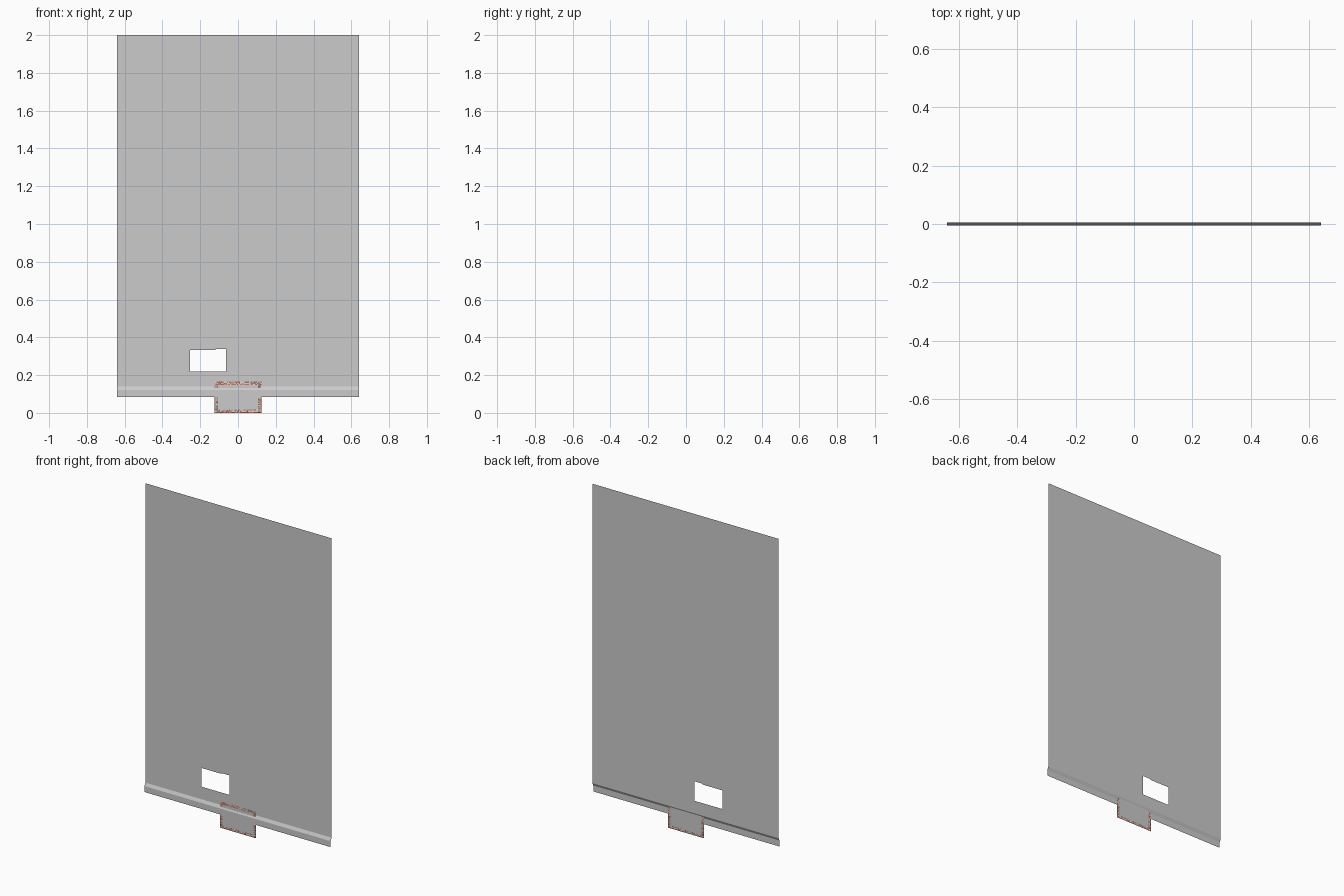
import bpy, bmesh, random

if "Cube" in bpy.data.objects:
    bpy.data.objects.remove(bpy.data.objects["Cube"])

random.seed(4)


def make_object(name, bm, materials=()):
    bmesh.ops.remove_doubles(bm, verts=bm.verts, dist=1e-6)
    mesh = bpy.data.meshes.new(name)
    bm.to_mesh(mesh)
    bm.free()
    for m in materials:
        mesh.materials.append(m)
    obj = bpy.data.objects.new(name, mesh)
    bpy.context.collection.objects.link(obj)
    return obj


def material(name, color):
    m = bpy.data.materials.new(name)
    m.diffuse_color = (*color, 1)
    m.use_nodes = True
    m.node_tree.nodes["Principled BSDF"].inputs["Base Color"].default_value = m.diffuse_color
    return m


def quad(bm, x0, x1, z0, z1, y0, y1=None, index=0):
    y1 = y0 if y1 is None else y1
    f = bm.faces.new([bm.verts.new(p) for p in
                      ((x0, y0, z0), (x1, y0, z0), (x1, y1, z1), (x0, y1, z1))])
    f.material_index = index


W, BACK, FRONT = 0.64, 0.0045, -0.0045

# Large thin sheet, built around the slightly stepped opening
bm = bmesh.new()
xs = (-W, -0.253, -0.118, -0.063, W)
for i, (x0, x1) in enumerate(zip(xs, xs[1:])):
    if i in (1, 2):
        quad(bm, x0, x1, 0.14, 0.218, BACK)
        quad(bm, x0, x1, 0.334 if i == 1 else 0.339, 2.0, BACK)
    else:
        quad(bm, x0, x1, 0.14, 2.0, BACK)
make_object("main_sheet", bm)

# Joggled lower lip: sloping step, then a strip set forward
bm = bmesh.new()
quad(bm, -W, W, 0.122, 0.14, FRONT, BACK)
quad(bm, -W, W, 0.085, 0.122, FRONT)
make_object("lower_lip", bm)

# Small plate slotted through the step
LW, LH, B = 0.125, 0.165, 0.018
bm = bmesh.new()
quad(bm, -LW + B, LW - B, B, LH - B, 0)
make_object("plate_centre", bm, [material("pale_grey", (0.62, 0.63, 0.62))])

# Mottled border of small coloured tiles around the plate
mats = [material("tile_red", (0.5, 0.2, 0.16)),
        material("tile_pale", (0.75, 0.62, 0.58)),
        material("tile_dark", (0.22, 0.15, 0.14))]
bm = bmesh.new()


def tile_band(x0, x1, z0, z1, step=0.006):
    nx, nz = round((x1 - x0) / step), round((z1 - z0) / step)
    dx, dz = (x1 - x0) / nx, (z1 - z0) / nz
    for i in range(nx):
        for j in range(nz):
            quad(bm, x0 + i * dx, x0 + (i + 1) * dx,
                 z0 + j * dz, z0 + (j + 1) * dz, 0,
                 index=random.choice((0, 0, 1, 1, 2)))


for z0 in (0, LH - B):
    tile_band(-LW, LW, z0, z0 + B)
for x0 in (-LW, LW - B):
    tile_band(x0, x0 + B, B, LH - B)
make_object("plate_border", bm, mats)
